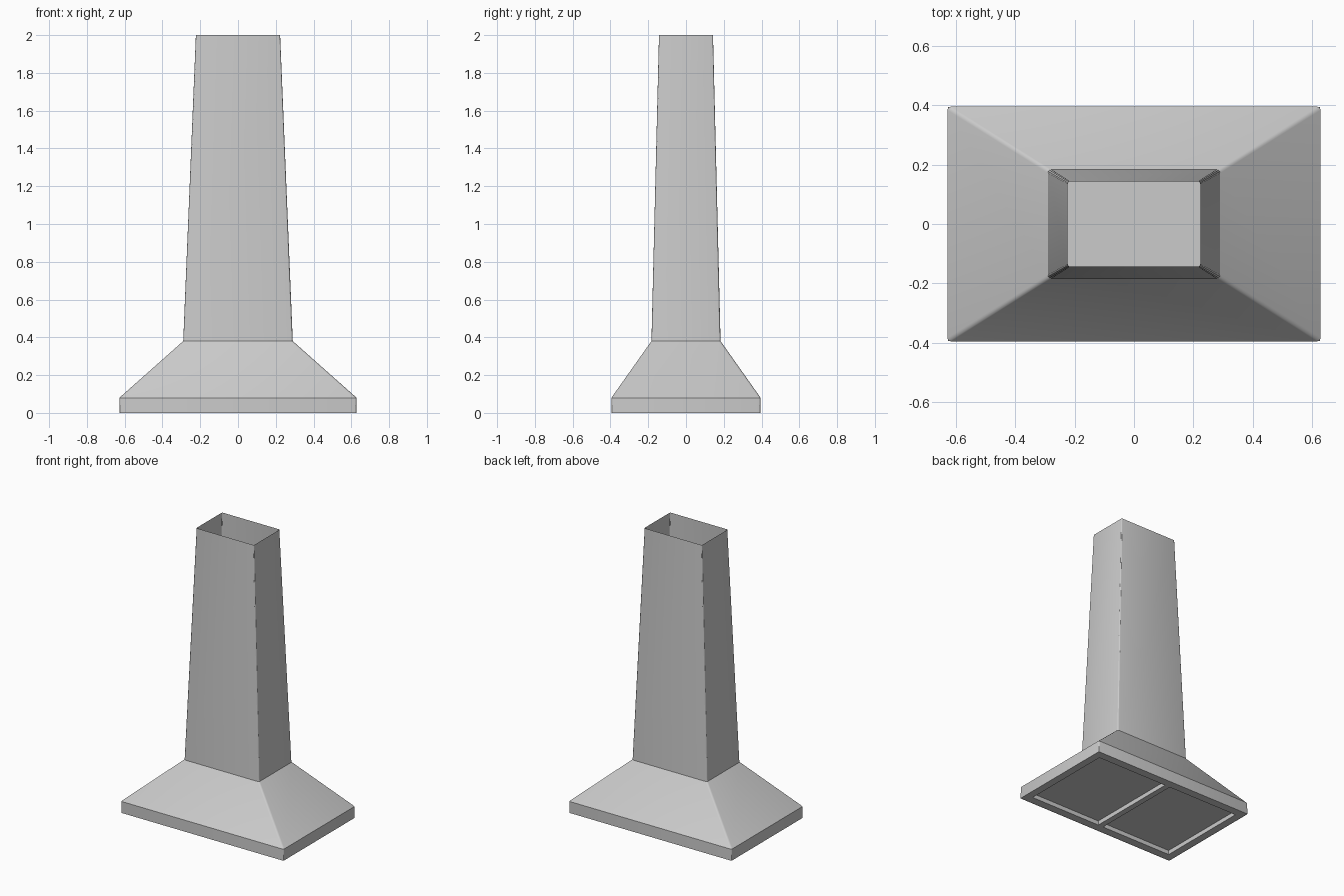
import bpy, bmesh, math

if "Cube" in bpy.data.objects:
    bpy.data.objects.remove(bpy.data.objects["Cube"])


def ring(hx, hy, z, r, seg=3):
    """Rounded rectangle outline at height z."""
    pts = []
    for i, (sx, sy) in enumerate([(1, 1), (-1, 1), (-1, -1), (1, -1)]):
        for k in range(seg + 1):
            a = math.pi / 2 * (i + k / seg)
            pts.append((sx * (hx - r) + r * math.cos(a),
                        sy * (hy - r) + r * math.sin(a), z))
    return pts


def finish(name, bm):
    me = bpy.data.meshes.new(name)
    bm.to_mesh(me)
    bm.free()
    ob = bpy.data.objects.new(name, me)
    bpy.context.collection.objects.link(ob)
    bpy.context.view_layer.objects.active = ob
    ob.select_set(True)
    bpy.ops.object.shade_smooth_by_angle(angle=math.radians(25))
    ob.select_set(False)
    return ob


def loft(name, sections):
    """Open sheet-metal shell through rounded rectangles."""
    bm = bmesh.new()
    rings = [[bm.verts.new(p) for p in ring(*s)] for s in sections]
    for a, b in zip(rings, rings[1:]):
        n = len(a)
        for i in range(n):
            j = (i + 1) % n
            bm.faces.new((a[i], a[j], b[j], b[i]))
    return finish(name, bm)


def box(name, x0, x1, y0, y1, z0, z1):
    bm = bmesh.new()
    bmesh.ops.create_cube(bm, size=1)
    for v in bm.verts:
        v.co = (x1 if v.co.x > 0 else x0,
                y1 if v.co.y > 0 else y0,
                z1 if v.co.z > 0 else z0)
    return finish(name, bm)


HX, HY = 0.628, 0.395      # canopy half size
MX, MY, GAP = 0.055, 0.06, 0.02   # underside border and half divider
DEPTH = 0.03

# canopy with vertical rim, and tapering chimney
loft("canopy", [(HX, HY, 0, 0.012), (HX, HY, 0.08, 0.012), (0.29, 0.183, 0.38, 0.012)])
loft("chimney", [(0.29, 0.183, 0.38, 0.012), (0.223, 0.143, 2.0, 0.008)])

# underside frame
e = 0.002
for s, side in ((-1, "left"), (1, "right")):
    xs = sorted((s * (HX - e), s * (HX - MX)))
    box("frame_" + side, *xs, -HY + e, HY - e, 0, DEPTH)
for s, side in ((-1, "front"), (1, "back")):
    ys = sorted((s * (HY - e), s * (HY - MY)))
    box("frame_" + side, -HX + MX, HX - MX, *ys, 0, DEPTH)
box("frame_divider", -GAP, GAP, -HY + MY, HY - MY, 0, DEPTH)

# recessed filter plate behind both openings
box("filter_plate", -HX + e, HX - e, -HY + e, HY - e, DEPTH, DEPTH + 0.01)
